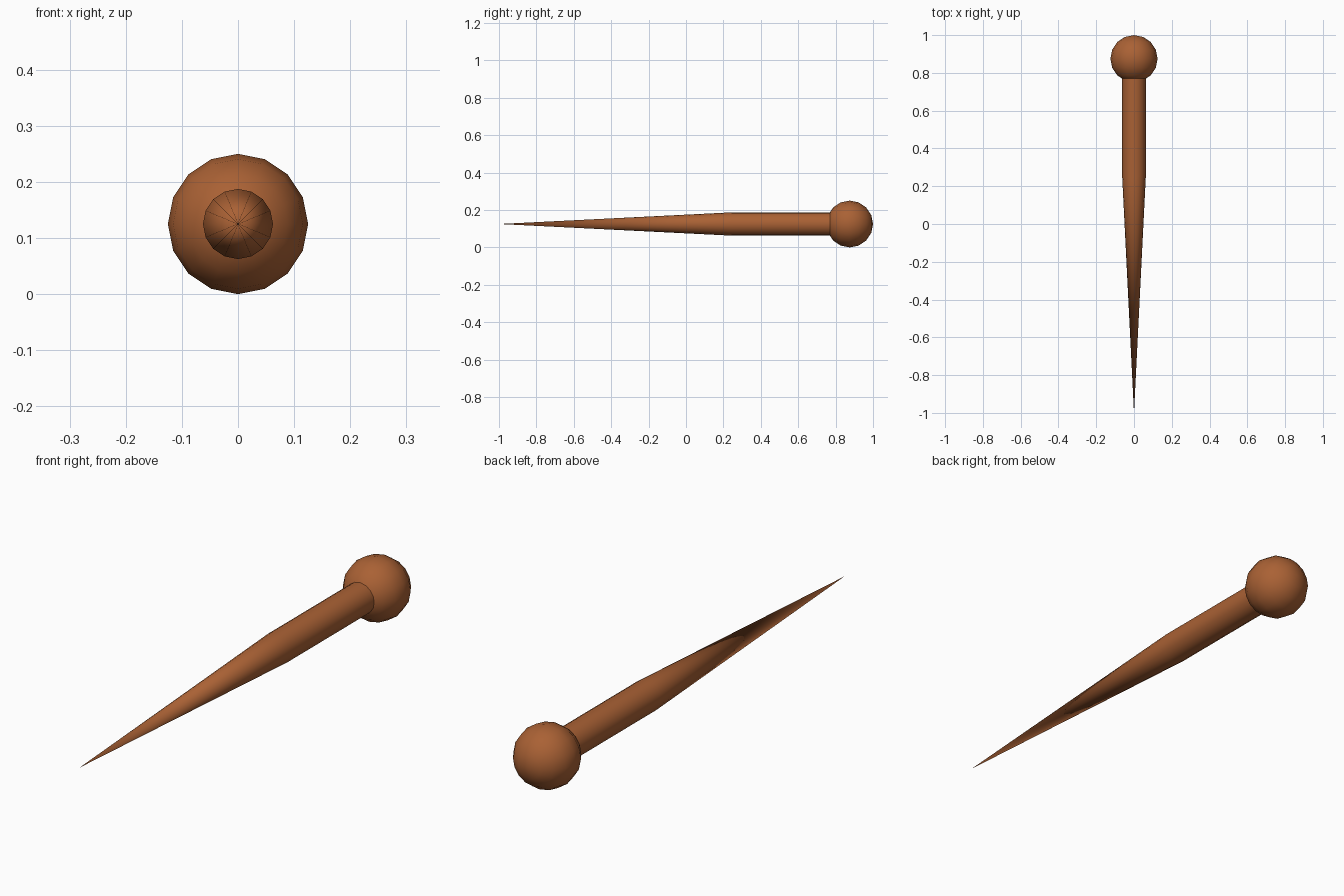
import bpy, bmesh
from math import radians, cos, sin, tau

if "Cube" in bpy.data.objects:
    bpy.data.objects.remove(bpy.data.objects["Cube"])

SIDES = 16
AXIS_Z = 0.125

wood = bpy.data.materials.new("warm_wood")
wood.diffuse_color = (0.40, 0.12, 0.035, 1)
wood.use_nodes = True
wood.node_tree.nodes["Principled BSDF"].inputs["Base Color"].default_value = wood.diffuse_color


def finish(obj, angle):
    obj.data.materials.append(wood)
    bpy.ops.object.select_all(action='DESELECT')
    obj.select_set(True)
    bpy.context.view_layer.objects.active = obj
    bpy.ops.object.shade_smooth_by_angle(angle=radians(angle))


# Ball head, poles along the length
bpy.ops.mesh.primitive_uv_sphere_add(segments=SIDES, ring_count=8, radius=0.125,
                                     location=(0, 0.875, AXIS_Z),
                                     rotation=(radians(90), 0, 0))
head = bpy.context.object
head.name = "ball_head"
finish(head, 40)

# Straight shaft running into a long tapered point
bm = bmesh.new()
rings = [[bm.verts.new((0.0625 * cos(tau * i / SIDES), y,
                        AXIS_Z + 0.0625 * sin(tau * i / SIDES)))
          for i in range(SIDES)] for y in (0.80, 0.25)]
tip = bm.verts.new((0, -1, AXIS_Z))
back, shoulder = rings
bm.faces.new(back)
for i in range(SIDES):
    j = (i + 1) % SIDES
    bm.faces.new((back[i], back[j], shoulder[j], shoulder[i]))
    bm.faces.new((shoulder[i], shoulder[j], tip))
bmesh.ops.recalc_face_normals(bm, faces=bm.faces)
mesh = bpy.data.meshes.new("tapered_shaft")
bm.to_mesh(mesh)
bm.free()
shaft = bpy.data.objects.new("tapered_shaft", mesh)
bpy.context.collection.objects.link(shaft)
finish(shaft, 40)
